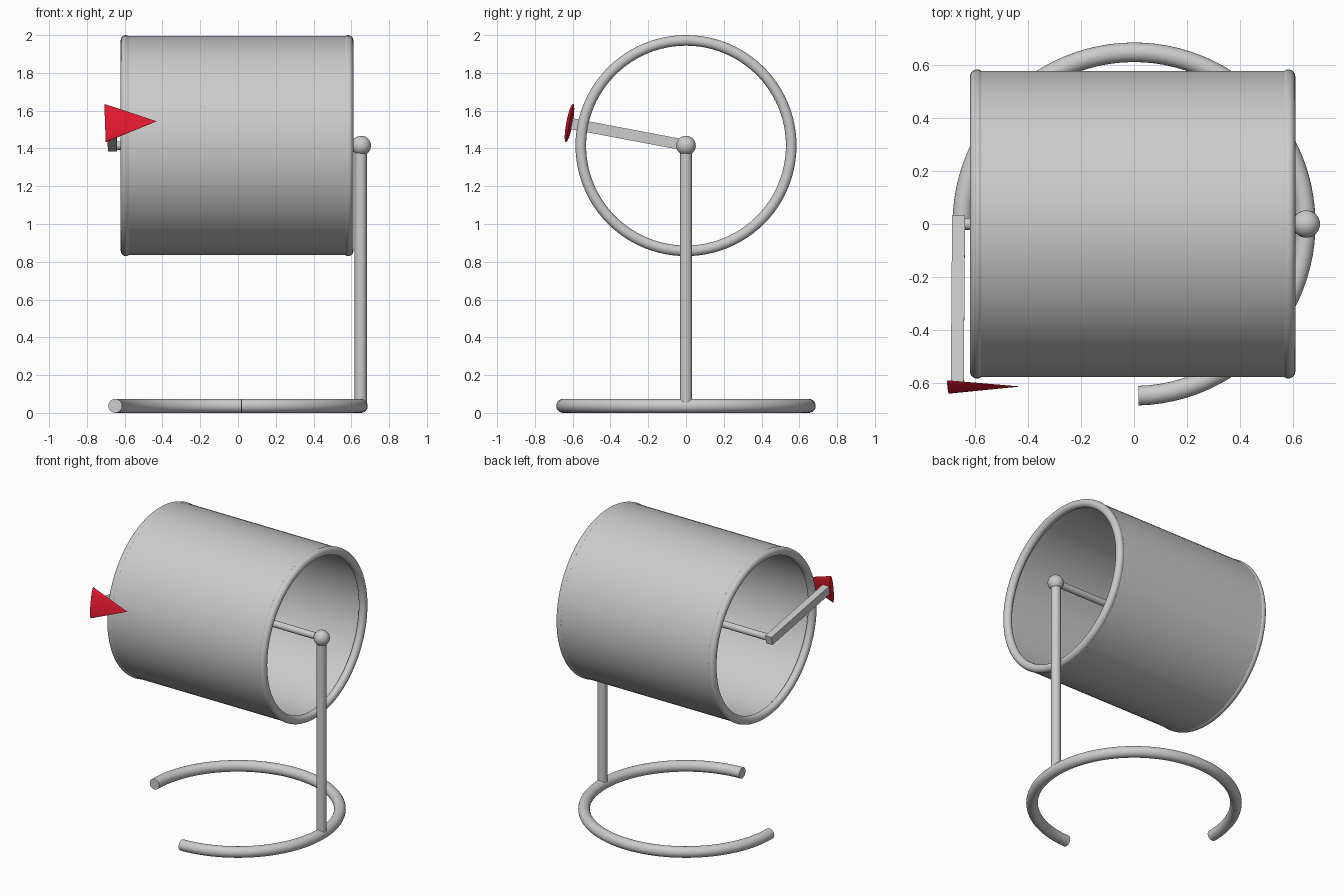
import bpy, bmesh
from math import sin, cos, pi, radians
from mathutils import Matrix, Vector

if "Cube" in bpy.data.objects:
    bpy.data.objects.remove(bpy.data.objects["Cube"])

HUB = 1.415  # height of the drum axis


def add(name, bm, smooth=True):
    bmesh.ops.recalc_face_normals(bm, faces=bm.faces)
    me = bpy.data.meshes.new(name)
    bm.to_mesh(me)
    bm.free()
    ob = bpy.data.objects.new(name, me)
    bpy.context.collection.objects.link(ob)
    if smooth:
        bpy.ops.object.select_all(action='DESELECT')
        ob.select_set(True)
        bpy.context.view_layer.objects.active = ob
        bpy.ops.object.shade_smooth_by_angle(angle=radians(35))
    return ob


def rod(name, a, b, r, segs=32):
    a, b = Vector(a), Vector(b)
    bm = bmesh.new()
    rot = (b - a).to_track_quat('Z', 'Y').to_matrix().to_4x4()
    bmesh.ops.create_cone(bm, cap_ends=True, segments=segs, radius1=r, radius2=r,
                          depth=(b - a).length,
                          matrix=Matrix.Translation((a + b) / 2) @ rot)
    return add(name, bm)


def lathe_x(name, profile, segs=96):
    # closed (x, radius) profile spun about the drum axis
    bm = bmesh.new()
    rings = []
    for i in range(segs):
        t = 2 * pi * i / segs
        rings.append([bm.verts.new((x, r * cos(t), HUB + r * sin(t))) for x, r in profile])
    n = len(profile)
    for i in range(segs):
        p, q = rings[i], rings[(i + 1) % segs]
        for j in range(n):
            k = (j + 1) % n
            bm.faces.new((p[j], p[k], q[k], q[j]))
    return add(name, bm)


# Open drum wall and its two rolled rims
lathe_x("drum_wall", [(-0.595, 0.58), (0.585, 0.58), (0.585, 0.562), (-0.595, 0.562)])
for side, cx in (("left", -0.594), ("right", 0.584)):
    lathe_x("drum_rim_" + side,
            [(cx + 0.027 * cos(2 * pi * i / 20), 0.557 + 0.028 * sin(2 * pi * i / 20))
             for i in range(20)])

# Three-quarter base ring, open at the front left
bm = bmesh.new()
rings = []
for i in range(73):
    t = radians(-88.5 + 268.5 * i / 72)
    ring = []
    for j in range(24):
        u = 2 * pi * j / 24
        d = 0.65 + 0.037 * cos(u)
        ring.append(bm.verts.new((d * cos(t), d * sin(t), 0.037 + 0.037 * sin(u))))
    rings.append(ring)
for p, q in zip(rings, rings[1:]):
    for j in range(24):
        k = (j + 1) % 24
        bm.faces.new((p[j], p[k], q[k], q[j]))
bm.faces.new(rings[0])
bm.faces.new(rings[-1])
add("base_ring", bm)

# Post, ball joint and axle
rod("post", (0.65, 0, 0.03), (0.65, 0, HUB), 0.032)
rod("axle", (0.65, 0, HUB), (-0.66, 0, HUB), 0.023)
bm = bmesh.new()
bmesh.ops.create_uvsphere(bm, u_segments=32, v_segments=16, radius=0.052,
                          matrix=Matrix.Translation((0.652, 0, HUB)))
add("ball_joint", bm)

# Crank arm: square bar rising towards the front
a, b = Vector((-0.664, 0.028, 1.411)), Vector((-0.669, -0.605, 1.531))
bm = bmesh.new()
rot = Matrix.Rotation(radians(-10.7), 4, 'X') @ Matrix.Rotation(radians(-0.45), 4, 'Z')
bmesh.ops.create_cube(bm, size=1, matrix=Matrix.Translation((a + b) / 2) @ rot
                      @ Matrix.Diagonal((0.049, (b - a).length, 0.058, 1)))
add("crank_arm", bm, smooth=False)

# Flattened red pointer cone at the end of the arm, tip towards +x
bm = bmesh.new()
tilt = Matrix.Rotation(radians(-10.7), 4, 'X') @ Matrix.Rotation(radians(-2), 4, 'Y')
bmesh.ops.create_cone(bm, cap_ends=True, segments=48, radius1=1, radius2=0, depth=1,
                      matrix=Matrix.Translation((-0.567, -0.616, 1.539)) @ tilt
                      @ Matrix.Diagonal((0.274, 0.017, 0.103, 1))
                      @ Matrix.Rotation(pi / 2, 4, 'Y'))
pointer = add("pointer_cone", bm)
red = bpy.data.materials.new("red")
red.diffuse_color = (0.8, 0.01, 0.03, 1)
red.use_nodes = True
red.node_tree.nodes["Principled BSDF"].inputs["Base Color"].default_value = red.diffuse_color
pointer.data.materials.append(red)
